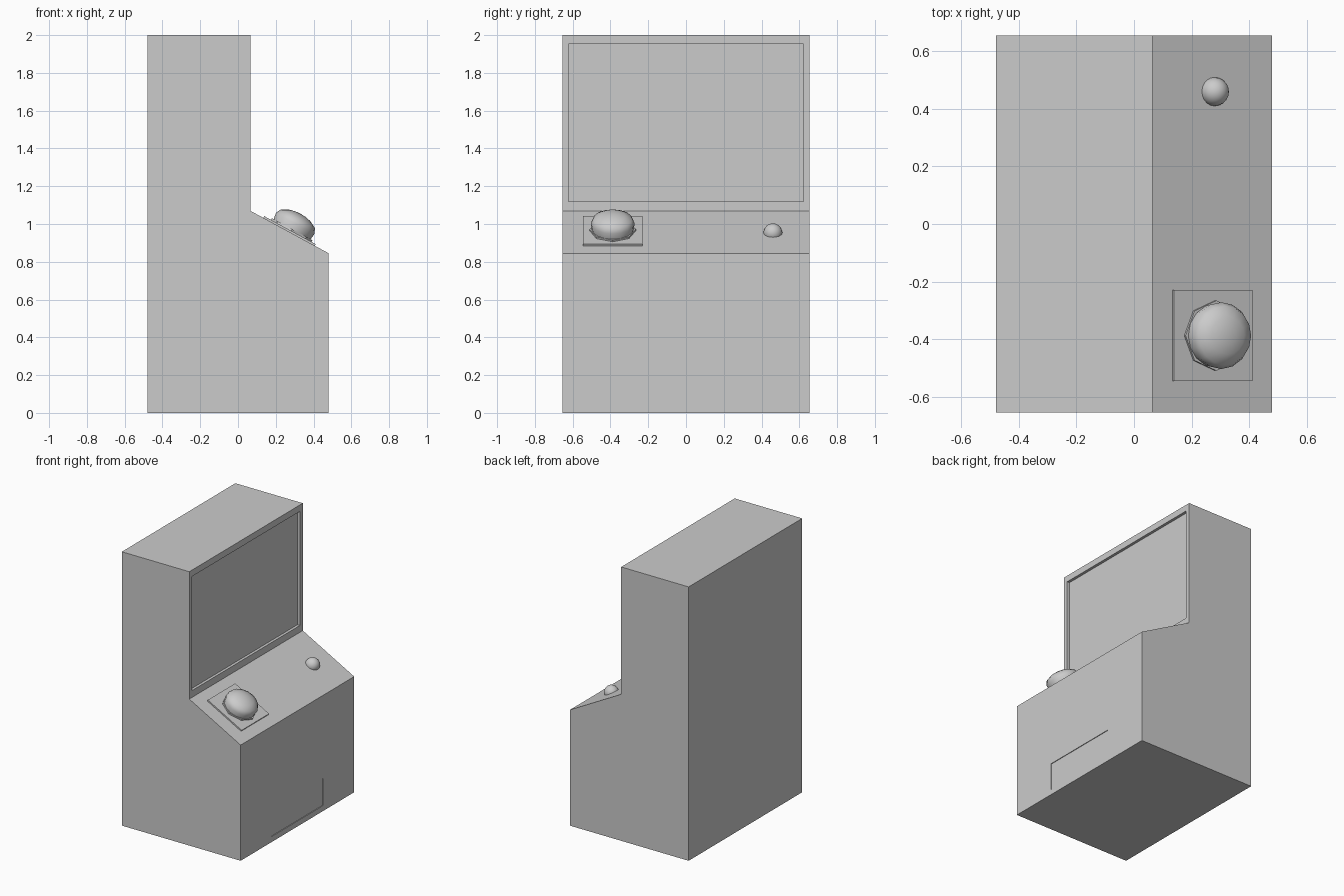
import bpy, bmesh, math
from mathutils import Matrix, Vector

if "Cube" in bpy.data.objects:
    bpy.data.objects.remove(bpy.data.objects["Cube"])

W = 0.655                                   # half width along y
TILT = math.atan2(0.225, 0.415)             # slope of the control deck


def make_object(name, bm):
    bmesh.ops.recalc_face_normals(bm, faces=bm.faces)
    mesh = bpy.data.meshes.new(name)
    bm.to_mesh(mesh)
    bm.free()
    ob = bpy.data.objects.new(name, mesh)
    bpy.context.collection.objects.link(ob)
    return ob


def smooth(ob, angle):
    bpy.ops.object.select_all(action='DESELECT')
    ob.select_set(True)
    bpy.context.view_layer.objects.active = ob
    bpy.ops.object.shade_smooth_by_angle(angle=math.radians(angle))


def on_deck(x, y):
    """Frame on the sloped deck, local z pointing out of it."""
    z = 1.07 - (x - 0.065) * math.tan(TILT)
    return Matrix.Translation((x, y, z)) @ Matrix.Rotation(TILT, 4, 'Y')


def box(name, lo, hi):
    bm = bmesh.new()
    bmesh.ops.create_cube(bm, size=1)
    lo, hi = Vector(lo), Vector(hi)
    bmesh.ops.scale(bm, vec=hi - lo, verts=bm.verts)
    bmesh.ops.translate(bm, vec=(lo + hi) / 2, verts=bm.verts)
    return make_object(name, bm)


def lathe(name, profile, sides, frame):
    bm = bmesh.new()
    vs = [bm.verts.new((r, 0, z)) for r, z in profile]
    es = [bm.edges.new(p) for p in zip(vs, vs[1:])]
    bmesh.ops.spin(bm, geom=vs + es, cent=(0, 0, 0), axis=(0, 0, 1),
                   angle=math.tau, steps=sides, use_duplicate=False)
    bmesh.ops.remove_doubles(bm, verts=bm.verts, dist=1e-5)
    ob = make_object(name, bm)
    ob.matrix_world = frame
    return ob


# Cabinet body from its side profile
bm = bmesh.new()
profile = [(-0.48, 0), (0.48, 0), (0.48, 0.845), (0.065, 1.07), (0.065, 2), (-0.48, 2)]
face = bm.faces.new([bm.verts.new((x, -W, z)) for x, z in profile])
ext = bmesh.ops.extrude_face_region(bm, geom=[face])
bmesh.ops.translate(bm, vec=(0, 2 * W, 0),
                    verts=[v for v in ext['geom'] if isinstance(v, bmesh.types.BMVert)])
cabinet = make_object("cabinet", bm)

# Recesses for the screen and the lower service panel
for name, lo, hi in (
        ("screen_cutter", (0.045, -0.623, 1.12), (0.2, 0.623, 1.953)),
        ("panel_cutter", (0.475, -0.297, 0.04), (0.6, 0.297, 0.24))):
    cutter = box(name, lo, hi)
    cutter.hide_render = True
    cutter.hide_set(True)
    cutter.display_type = 'WIRE'
    mod = cabinet.modifiers.new(name, 'BOOLEAN')
    mod.operation = 'DIFFERENCE'
    mod.solver = 'EXACT'
    mod.object = cutter

# Square mounting plate for the big button
deck = on_deck(0.277, -0.388)
plate = box("button_plate", (-0.163, -0.158, -0.005), (0.148, 0.158, 0.01))
plate.matrix_world = deck

# Octagonal collar and domed button
lathe("button_collar", [(0, 0), (0.122, 0), (0.122, 0.02), (0, 0.02)], 8, deck)
button = lathe("big_button", [(0, 0.01), (0.11, 0.01), (0.116, 0.055), (0.103, 0.083),
                              (0.065, 0.103), (0.03, 0.111), (0, 0.113)], 16, deck)
smooth(button, 40)

# Small round button
bm = bmesh.new()
bmesh.ops.create_uvsphere(bm, u_segments=20, v_segments=12, radius=0.05)
ball = make_object("small_button", bm)
ball.matrix_world = on_deck(0.28, 0.46)
smooth(ball, 40)
